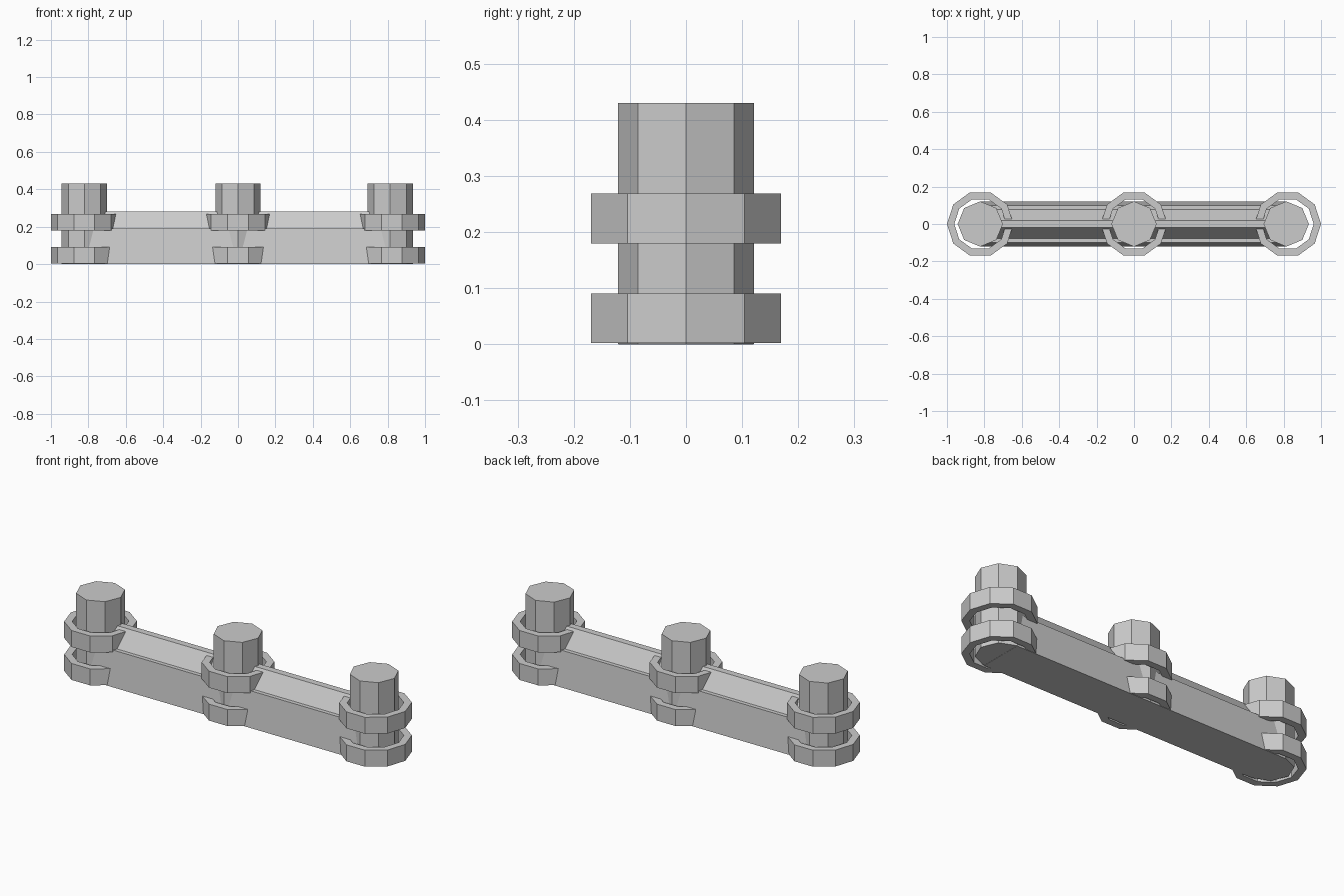
import bpy, bmesh
from math import cos, sin, tau

if "Cube" in bpy.data.objects:
    bpy.data.objects.remove(bpy.data.objects["Cube"])


def make_object(name, bm):
    bmesh.ops.recalc_face_normals(bm, faces=bm.faces)
    mesh = bpy.data.meshes.new(name)
    bm.to_mesh(mesh)
    bm.free()
    obj = bpy.data.objects.new(name, mesh)
    bpy.context.collection.objects.link(obj)
    return obj


def extrude_faces(bm, faces, offset):
    result = bmesh.ops.extrude_face_region(bm, geom=faces)
    verts = [g for g in result["geom"] if isinstance(g, bmesh.types.BMVert)]
    bmesh.ops.translate(bm, verts=verts, vec=offset)


def circle(bm, x, radius, z, sides):
    return [bm.verts.new((x + radius * cos(tau * i / sides),
                          radius * sin(tau * i / sides), z)) for i in range(sides)]


def post(name, x):
    bm = bmesh.new()
    face = bm.faces.new(circle(bm, x, 0.121, 0.001, 8))
    extrude_faces(bm, [face], (0, 0, 0.429))
    return make_object(name, bm)


def ring(name, x, z0, z1):
    bm = bmesh.new()
    outer = circle(bm, x, 0.178, z0, 10)
    inner = circle(bm, x, 0.139, z0, 10)
    faces = [bm.faces.new((outer[i - 1], outer[i], inner[i], inner[i - 1]))
             for i in range(10)]
    extrude_faces(bm, faces, (0, 0, z1 - z0))
    return make_object(name, bm)


# Long bar: tapered sides, narrow ledge and sloping top
half = [(0.12, 0), (0.10, 0.19), (0.078, 0.19), (0.018, 0.282)]
profile = half + [(-y, z) for y, z in reversed(half)]
bm = bmesh.new()
end = bm.faces.new([bm.verts.new((-0.822, y, z)) for y, z in profile])
extrude_faces(bm, [end], (1.636, 0, 0))
make_object("wall_bar", bm)

# Posts, each with two loose bands
for side, post_x, ring_x in (("left", -0.822, -0.822), ("middle", 0, 0),
                             ("right", 0.814, 0.822)):
    post(f"{side}_post", post_x)
    ring(f"{side}_lower_ring", ring_x, 0.002, 0.091)
    ring(f"{side}_upper_ring", ring_x, 0.18, 0.269)
